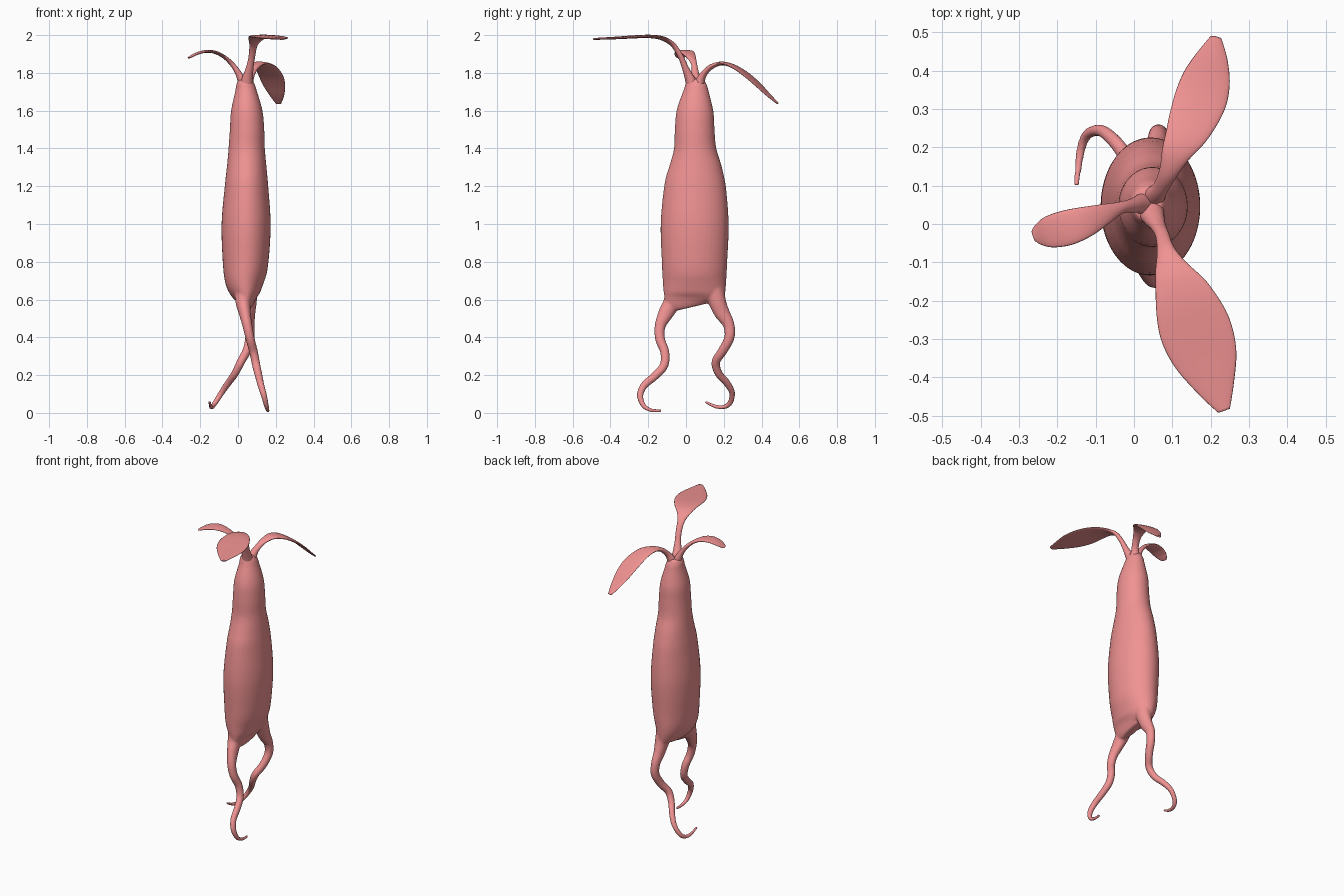
import bpy, bmesh, math
from mathutils import Vector

mat = bpy.data.materials.new("pink_skin")
mat.diffuse_color = (0.88, 0.29, 0.29, 1)


def spline(rows, steps):
    """Catmull-Rom through rows of any length."""
    out, n = [], len(rows)
    for i in range(n - 1):
        p = [rows[max(0, min(n - 1, i + k))] for k in (-1, 0, 1, 2)]
        for s in range(steps):
            t = s / steps
            out.append([0.5 * (2 * b + (c - a) * t + (2 * a - 5 * b + 4 * c - d) * t * t
                               + (3 * b - a - 3 * c + d) * t ** 3) for a, b, c, d in zip(*p)])
    return out + [list(rows[-1])]


def loft(name, rows, ref, steps=6, sides=24):
    """Sweep an ellipse along rows of (x, y, z, half width, half thickness)."""
    pts = spline(rows, steps)
    bm, rings, ref = bmesh.new(), [], Vector(ref)
    for i, (x, y, z, a, b) in enumerate(pts):
        t = (Vector(pts[min(i + 1, len(pts) - 1)][:3]) - Vector(pts[max(i - 1, 0)][:3])).normalized()
        side = (ref - t * ref.dot(t)).normalized()
        up = t.cross(side)
        rings.append([bm.verts.new(Vector((x, y, z)) + side * a * math.cos(q) + up * b * math.sin(q))
                      for q in (2 * math.pi * k / sides for k in range(sides))])
    for r, s in zip(rings, rings[1:]):
        for k in range(sides):
            j = (k + 1) % sides
            bm.faces.new((r[k], r[j], s[j], s[k]))
    bm.faces.new(rings[0])
    bm.faces.new(rings[-1])
    bmesh.ops.recalc_face_normals(bm, faces=bm.faces)
    for f in bm.faces:
        f.smooth = True
    me = bpy.data.meshes.new(name)
    bm.to_mesh(me)
    bm.free()
    me.materials.append(mat)
    ob = bpy.data.objects.new(name, me)
    bpy.context.collection.objects.link(ob)
    return ob


# Root body: oval sections, narrowing to a flat wedge below
body = loft("root_body", [
    (.045, .05, .565, .025, .10), (.045, .045, .59, .045, .15), (.04, .045, .63, .078, .162),
    (.035, .045, .70, .105, .168), (.04, .045, .80, .121, .173), (.043, .046, 1.0, .130, .180),
    (.045, .048, 1.2, .115, .163), (.046, .05, 1.3, .105, .14), (.046, .048, 1.4, .096, .112),
    (.048, .046, 1.5, .091, .105), (.046, .048, 1.6, .083, .097), (.042, .053, 1.7, .058, .068),
    (.038, .052, 1.74, .048, .056), (.036, .052, 1.765, .036, .044)], (1, 0, 0), sides=40)

# Curling root legs
front_leg = loft("front_leg", [
    (.04, -.05, .67, .06, .06), (.028, -.072, .59, .042, .047), (.036, -.105, .53, .032, .041),
    (.05, -.137, .46, .026, .029), (.065, -.137, .39, .024, .026), (.083, -.112, .32, .023, .024),
    (.097, -.117, .25, .022, .023), (.110, -.165, .195, .020, .022), (.122, -.222, .145, .018, .020),
    (.138, -.243, .09, .016, .017), (.151, -.222, .035, .013, .013), (.158, -.178, .013, .010, .010),
    (.158, -.13, .013, .008, .008)], (1, 0, 0))
back_leg = loft("back_leg", [
    (.045, .14, .67, .06, .06), (.058, .165, .59, .042, .047), (.060, .19, .53, .032, .041),
    (.062, .225, .47, .026, .031), (.063, .230, .40, .025, .027), (.047, .195, .33, .023, .025),
    (.015, .158, .27, .022, .023), (-.015, .172, .21, .020, .021), (-.05, .215, .16, .018, .019),
    (-.085, .243, .11, .016, .016), (-.12, .235, .055, .014, .014), (-.137, .20, .031, .012, .012),
    (-.145, .15, .036, .010, .010), (-.150, .10, .06, .007, .007)], (1, 0, 0))

# Fuse body and legs into one skin
for leg in (front_leg, back_leg):
    bm = bmesh.new()
    bm.from_mesh(body.data)
    bm.from_mesh(leg.data)
    bm.to_mesh(body.data)
    bm.free()
    bpy.data.objects.remove(leg)
remesh = body.modifiers.new("fuse", 'REMESH')
remesh.mode = 'VOXEL'
remesh.voxel_size = 0.006
remesh.use_smooth_shade = True
smooth = body.modifiers.new("soften", 'SMOOTH')
smooth.factor = 0.5
smooth.iterations = 6

# Three leaves: round stalks flattening into blades
loft("front_leaf", [
    (.04, .045, 1.71, .04, .04), (.05, .02, 1.77, .03, .026), (.063, -.005, 1.83, .020, .017),
    (.074, -.03, 1.89, .018, .014), (.083, -.07, 1.95, .024, .012), (.10, -.125, 1.983, .048, .010),
    (.128, -.19, 1.993, .076, .009), (.158, -.27, 1.991, .093, .008), (.188, -.35, 1.986, .083, .007),
    (.215, -.43, 1.982, .048, .006), (.235, -.487, 1.98, .016, .005)], (.93, .37, 0))
loft("back_leaf", [
    (.045, .06, 1.70, .04, .04), (.055, .075, 1.755, .028, .025), (.07, .095, 1.795, .021, .017),
    (.09, .135, 1.833, .025, .013), (.112, .19, 1.850, .040, .010), (.143, .25, 1.835, .058, .009),
    (.172, .32, 1.79, .068, .008), (.190, .38, 1.738, .062, .007), (.204, .435, 1.684, .042, .006),
    (.214, .486, 1.638, .015, .005)], (.95, -.31, 0))
loft("left_leaf", [
    (.04, .052, 1.71, .04, .036), (.018, .052, 1.765, .026, .022), (-.005, .048, 1.81, .018, .015),
    (-.035, .042, 1.85, .016, .012), (-.075, .026, 1.886, .027, .009), (-.125, .006, 1.910, .040, .008),
    (-.175, -.010, 1.913, .046, .007), (-.222, -.021, 1.900, .041, .006), (-.25, -.028, 1.885, .027, .005),
    (-.262, -.032, 1.879, .014, .004)], (.27, -.96, 0))
